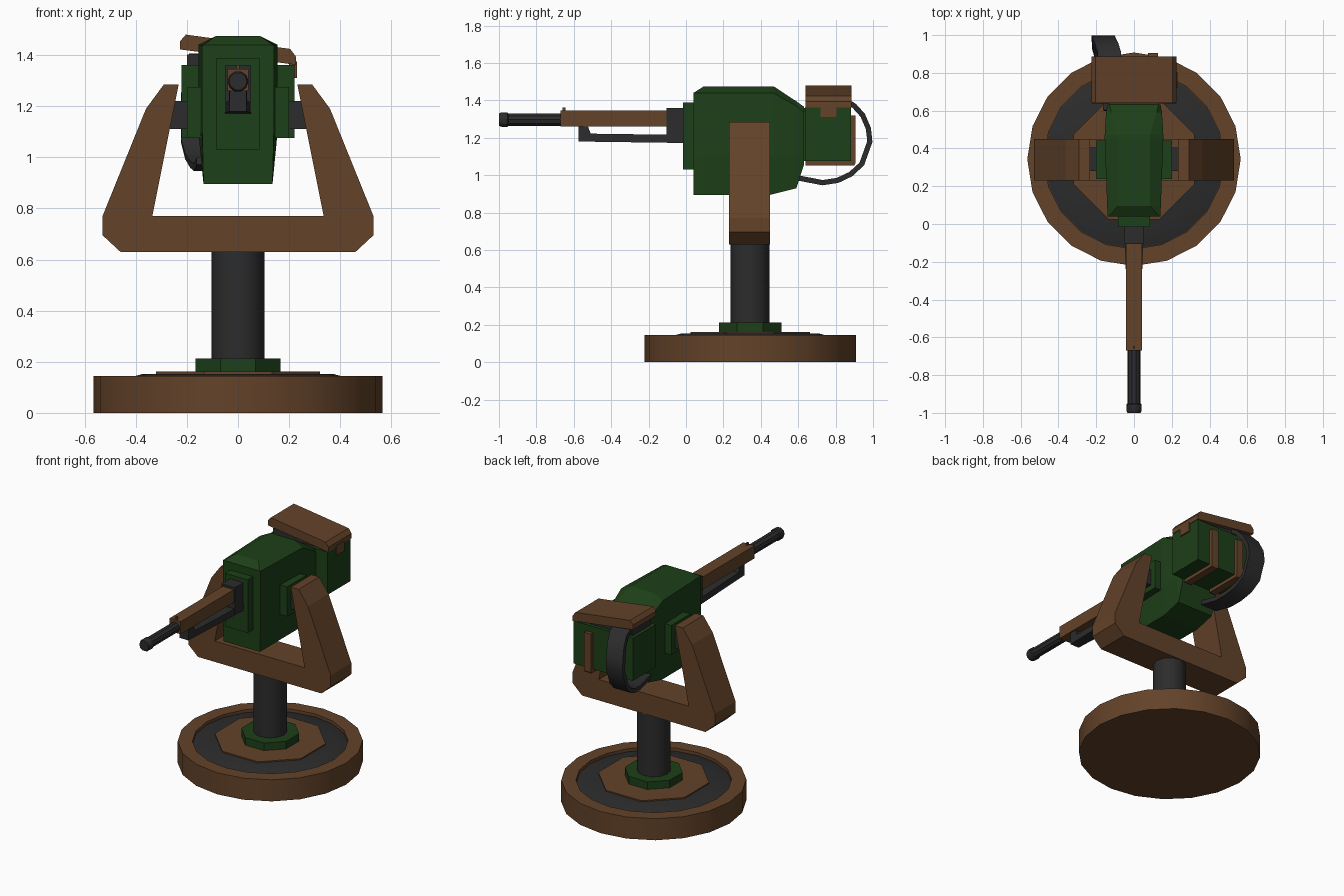
import bpy, bmesh, math
from mathutils import Vector

if "Cube" in bpy.data.objects:
    bpy.data.objects.remove(bpy.data.objects["Cube"])


def material(name, rgb):
    m = bpy.data.materials.new(name)
    m.diffuse_color = (*rgb, 1)
    m.use_nodes = True
    m.node_tree.nodes["Principled BSDF"].inputs["Base Color"].default_value = m.diffuse_color
    return m


BROWN = material("brown", (0.125, 0.055, 0.022))
GREEN = material("green", (0.012, 0.05, 0.009))
DARK = material("dark", (0.025, 0.025, 0.026))
CY = 0.343  # centre of the stand along y


def finish(bm, name, mat, smooth=False):
    bmesh.ops.remove_doubles(bm, verts=bm.verts, dist=1e-5)
    bmesh.ops.recalc_face_normals(bm, faces=bm.faces)
    me = bpy.data.meshes.new(name)
    bm.to_mesh(me)
    bm.free()
    me.materials.append(mat)
    ob = bpy.data.objects.new(name, me)
    bpy.context.collection.objects.link(ob)
    if smooth:
        bpy.ops.object.select_all(action='DESELECT')
        ob.select_set(True)
        bpy.context.view_layer.objects.active = ob
        bpy.ops.object.shade_smooth_by_angle(angle=math.radians(35))
    return ob


def loft(name, rings, mat, smooth=False):
    """Skin equal-length rings of points and cap both ends."""
    bm = bmesh.new()
    vs = [[bm.verts.new(p) for p in r] for r in rings]
    n = len(vs[0])
    for a, b in zip(vs, vs[1:]):
        for i in range(n):
            bm.faces.new((a[i], a[(i + 1) % n], b[(i + 1) % n], b[i]))
    bm.faces.new(vs[0])
    bm.faces.new(vs[-1])
    return finish(bm, name, mat, smooth)


def box(name, x0, x1, y0, y1, z0, z1, mat):
    ring = lambda z: [(x0, y0, z), (x1, y0, z), (x1, y1, z), (x0, y1, z)]
    return loft(name, [ring(z0), ring(z1)], mat)


def prism_y(name, prof, y0, y1, mat):
    return loft(name, [[(x, y, z) for x, z in prof] for y in (y0, y1)], mat)


def prism_x(name, prof, x0, x1, mat):
    return loft(name, [[(x, y, z) for y, z in prof] for x in (x0, x1)], mat)


def turned(name, prof, n, mat, start=0.0, smooth=False):
    """Vertical turned part: profile of (radius, z)."""
    ang = [start + 2 * math.pi * i / n for i in range(n)]
    return loft(name, [[(r * math.cos(a), CY + r * math.sin(a), z) for a in ang]
                       for r, z in prof], mat, smooth)


def turned_y(name, prof, n, zc, mat):
    """Part turned about the barrel axis: profile of (radius, y)."""
    ang = [2 * math.pi * i / n for i in range(n)]
    return loft(name, [[(r * math.cos(a), y, zc + r * math.sin(a)) for a in ang]
                       for r, y in prof], mat, True)


# Round base with raised rim, dark dished ring, octagonal plates, column
turned("base_disc", [(.565, 0), (.565, .145), (.475, .145), (.475, .122)], 20, BROWN, smooth=True)
turned("base_ring", [(.474, .12), (.474, .125), (.37, .153)], 20, DARK, smooth=True)
k = 1 / math.cos(math.pi / 8)
turned("base_plate", [(.32 * k, .14), (.32 * k, .161)], 8, BROWN, math.pi / 8)
turned("column_collar", [(.167 * k, .15), (.167 * k, .212)], 8, GREEN, math.pi / 8)
turned("column", [(.104, .2), (.104, .64)], 12, DARK, smooth=True)

# Yoke: mirrored outline
half = [(.46, .63), (.53, .695), (.53, .77), (.36, 1.19), (.29, 1.285), (.232, 1.285), (.335, .77)]
prism_y("yoke", half + [(-x, z) for x, z in reversed(half)], .23, .45, BROWN)

# Pivot axle and side brackets
box("pivot_axle", -.27, .27, .28, .405, 1.11, 1.22, DARK)
for s, side in ((-1, "left"), (1, "right")):
    x0, x1 = sorted((s * .12, s * .2))
    box(side + "_pivot_bracket", x0, x1, .238, .442, 1.075, 1.275, GREEN)

# Receiver body: cross-sections along y (y, bottom, shoulder, top, top half width, side half width)
sections = [(.04, .895, 1.439, 1.44, .135, .14), (.095, .895, 1.44, 1.475, .085, .142),
            (.45, .895, 1.44, 1.475, .085, .155), (.47, .9, 1.438, 1.474, .085, .155),
            (.59, .93, 1.37, 1.395, .12, .148), (.632, 1.06, 1.335, 1.365, .13, .14)]
rings = []
for y, zb, zs, zt, wt, w in sections:
    r = [(.135, zb), (w, 1.1), (w, zs), (wt, zt)]
    rings.append([(x, y, z) for x, z in r] + [(-x, y, z) for x, z in reversed(r)])
loft("body", rings, GREEN)
box("front_panel", -.084, .084, -.016, .05, 1.03, 1.388, GREEN)

# Barrel group
box("barrel_mount", -.05, .05, -.105, 0, 1.175, 1.36, DARK)
box("barrel_shroud", -.042, .042, -.67, -.1, 1.26, 1.345, BROWN)
box("front_sight", -.006, .006, -.66, -.645, 1.34, 1.362, BROWN)
turned_y("barrel", [(.035, -.6), (.035, -.95), (.041, -.955), (.041, -.985), (.035, -1)], 10, 1.297, DARK)
under = [(-.575, 1.265), (-.575, 1.18), (0, 1.172), (0, 1.215), (-.51, 1.222), (-.525, 1.265)]
width = lambda y: .033 + .018 * min(1, max(0, (y + .575) / .5))
loft("lower_rail", [[(s * width(y), y, z) for y, z in under] for s in (-1, 1)], DARK)

# Rear ammunition box with tilted lid, contents, latch and straps
box("ammo_box", -.222, .222, .637, .882, 1.075, 1.362, GREEN)
box("box_link", -.13, .13, .60, .65, 1.075, 1.36, GREEN)
box("ammo_contents", -.2, .12, .66, .86, 1.35, 1.402, DARK)
lid = [(-.226, 1.422), (-.226, 1.455), (-.204, 1.48), (.204, 1.424), (.226, 1.395), (.226, 1.362)]
prism_y("box_lid", lid, .64, .886, BROWN)
box("lid_latch", .2, .23, .72, .805, 1.31, 1.375, BROWN)
strap = [(.64, 1.08), (.64, 1.053), (.9, 1.053), (.906, 1.065), (.906, 1.32), (.878, 1.32), (.878, 1.08)]
for s, side in ((-1, "left"), (1, "right")):
    prism_x(side + "_box_strap", strap, s * .1 - .026, s * .1 + .026, BROWN)

# Ammunition feed belt curving from box round to body underside (x, y, z)
path = [(-.13, .86, 1.395), (-.13, .9, 1.37), (-.145, .945, 1.32), (-.16, .975, 1.25), (-.162, .983, 1.18),
        (-.16, .94, 1.06), (-.145, .88, 1.005), (-.125, .81, .972), (-.11, .73, .96), (-.1, .6, .985)]
belt = []
for i, p in enumerate(path):
    a, b = path[max(i - 1, 0)], path[min(i + 1, len(path) - 1)]
    t = Vector((0, b[1] - a[1], b[2] - a[2])).normalized()
    nrm = Vector((0, -t.z, t.y)) * .014
    c, w = Vector(p), Vector((.062, 0, 0))
    belt.append([c - w - nrm, c + w - nrm, c + w + nrm, c - w + nrm])
loft("feed_belt", belt, DARK, smooth=True)
